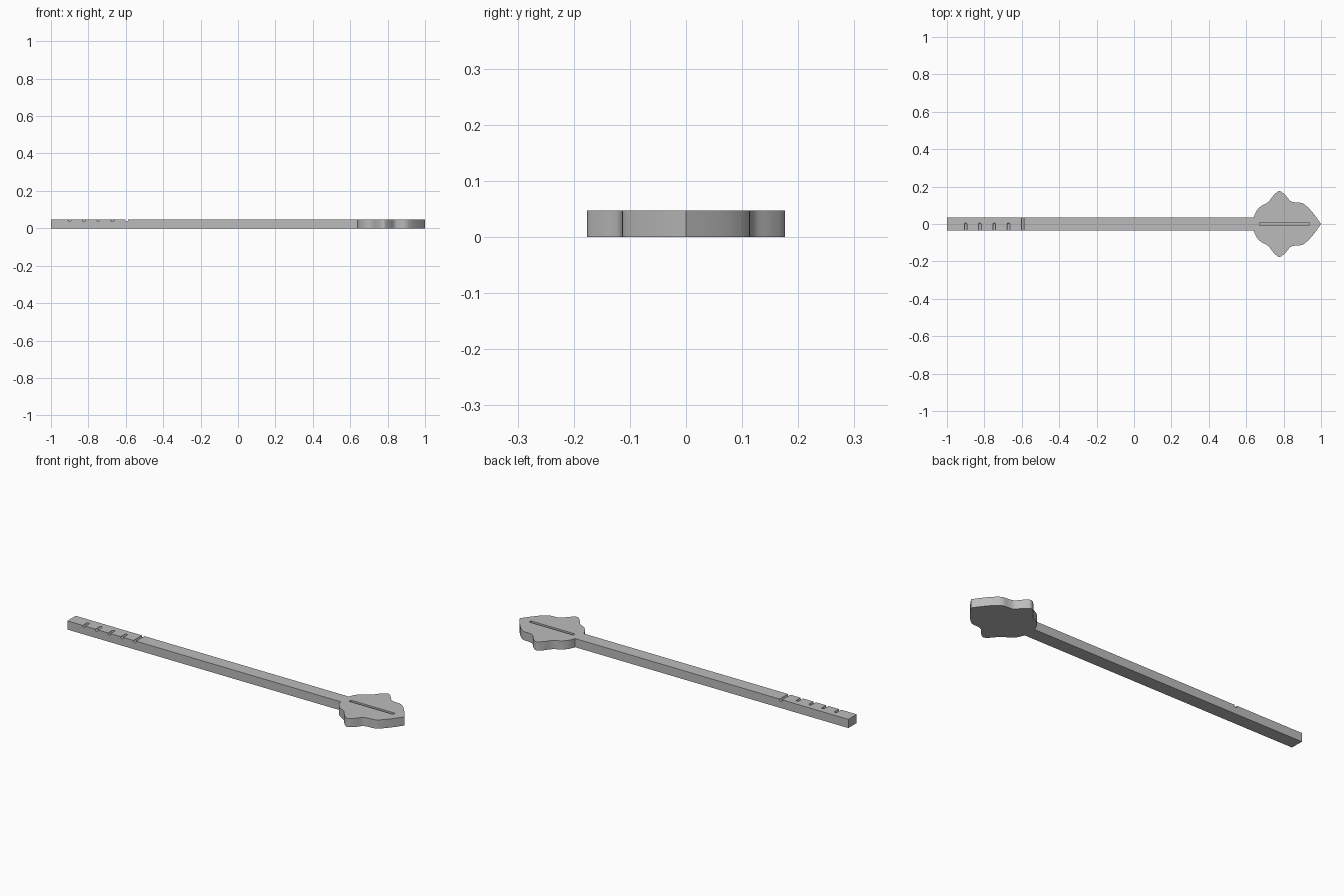
import bpy, bmesh, math
from mathutils import Matrix, Vector

if "Cube" in bpy.data.objects:
    bpy.data.objects.remove(bpy.data.objects["Cube"])

H = 0.047            # common thickness
HALF = 0.036         # half width of the rod
JOIN = 0.64          # where the rod meets the leaf

grey = bpy.data.materials.new("grey")
grey.diffuse_color = (0.5, 0.5, 0.5, 1)
grey.use_nodes = True
grey.node_tree.nodes["Principled BSDF"].inputs["Base Color"].default_value = grey.diffuse_color


def finish(name, bm):
    bmesh.ops.recalc_face_normals(bm, faces=bm.faces)
    me = bpy.data.meshes.new(name)
    bm.to_mesh(me)
    bm.free()
    me.materials.append(grey)
    ob = bpy.data.objects.new(name, me)
    bpy.context.collection.objects.link(ob)
    return ob


def box(name, x0, x1, y0, y1, z0, z1):
    bm = bmesh.new()
    bmesh.ops.create_cube(bm, size=1)
    for v in bm.verts:
        v.co = Vector((x1 if v.co.x > 0 else x0,
                       y1 if v.co.y > 0 else y0,
                       z1 if v.co.z > 0 else z0))
    return finish(name, bm)


def capsule(name, x, y_end, radius, length):
    """Round-ended groove cutter lying along y, with its far end at y_end."""
    bm = bmesh.new()
    bmesh.ops.create_uvsphere(bm, u_segments=16, v_segments=16, radius=radius)
    bmesh.ops.rotate(bm, verts=bm.verts, matrix=Matrix.Rotation(math.pi / 2, 3, 'X'))
    for v in bm.verts:
        if v.co.y < -1e-5:
            v.co.y -= length
        v.co += Vector((x, y_end - radius, H - 0.003))
    return finish(name, bm)


def cut(ob, cutter):
    mod = ob.modifiers.new("cut", 'BOOLEAN')
    mod.operation = 'DIFFERENCE'
    mod.solver = 'EXACT'
    mod.object = cutter
    cutter.hide_render = True
    cutter.hide_set(True)


def spline(pts, steps=5):
    """Catmull-Rom curve through the points."""
    p = [Vector(q) for q in pts]
    p = [2 * p[0] - p[1]] + p + [2 * p[-1] - p[-2]]
    out = []
    for a, b, c, d in zip(p, p[1:], p[2:], p[3:]):
        for i in range(steps):
            t = i / steps
            out.append(0.5 * (2 * b + (c - a) * t + (2 * a - 5 * b + 4 * c - d) * t * t
                              + (3 * b - a - 3 * c + d) * t ** 3))
    return out + [p[-2]]


# Rod with four short grooves and one full-width groove
rod = box("rod", -1, JOIN, -HALF, HALF, 0, H)
for i in range(4):
    cut(rod, capsule("short_groove_cutter", -0.9 + 0.0763 * i, 0.006, 0.008, 0.09))
cut(rod, capsule("full_groove_cutter", -0.595, 0.09, 0.008, 0.2))

# Leaf-shaped head: half outline, mirrored and extruded
half = spline([(JOIN, HALF), (0.655, 0.07), (0.68, 0.096), (0.718, 0.118),
               (0.747, 0.154), (0.778, 0.176), (0.809, 0.154), (0.836, 0.123),
               (0.863, 0.115), (0.90, 0.111), (0.933, 0.086), (0.967, 0.046), (1.0, 0)])
outline = half + [Vector((p.x, -p.y)) for p in reversed(half[:-1])]
bm = bmesh.new()
face = bm.faces.new([bm.verts.new((p.x, p.y, 0)) for p in outline])
ext = bmesh.ops.extrude_face_region(bm, geom=[face])
bmesh.ops.translate(bm, vec=(0, 0, H),
                    verts=[g for g in ext["geom"] if isinstance(g, bmesh.types.BMVert)])
leaf = finish("leaf_head", bm)

# Straight vein slot in the leaf
cut(leaf, box("vein_cutter", 0.672, 0.937, -0.008, 0.008, H - 0.012, H + 0.02))

# Bake the cuts and shade the curved sides smoothly
for ob in (rod, leaf):
    bpy.ops.object.select_all(action='DESELECT')
    ob.select_set(True)
    bpy.context.view_layer.objects.active = ob
    for mod in list(ob.modifiers):
        bpy.ops.object.modifier_apply(modifier=mod.name)
    bpy.ops.object.shade_smooth_by_angle(angle=math.radians(30))
for ob in [o for o in bpy.data.objects if o.name.find("cutter") >= 0]:
    bpy.data.objects.remove(ob)
